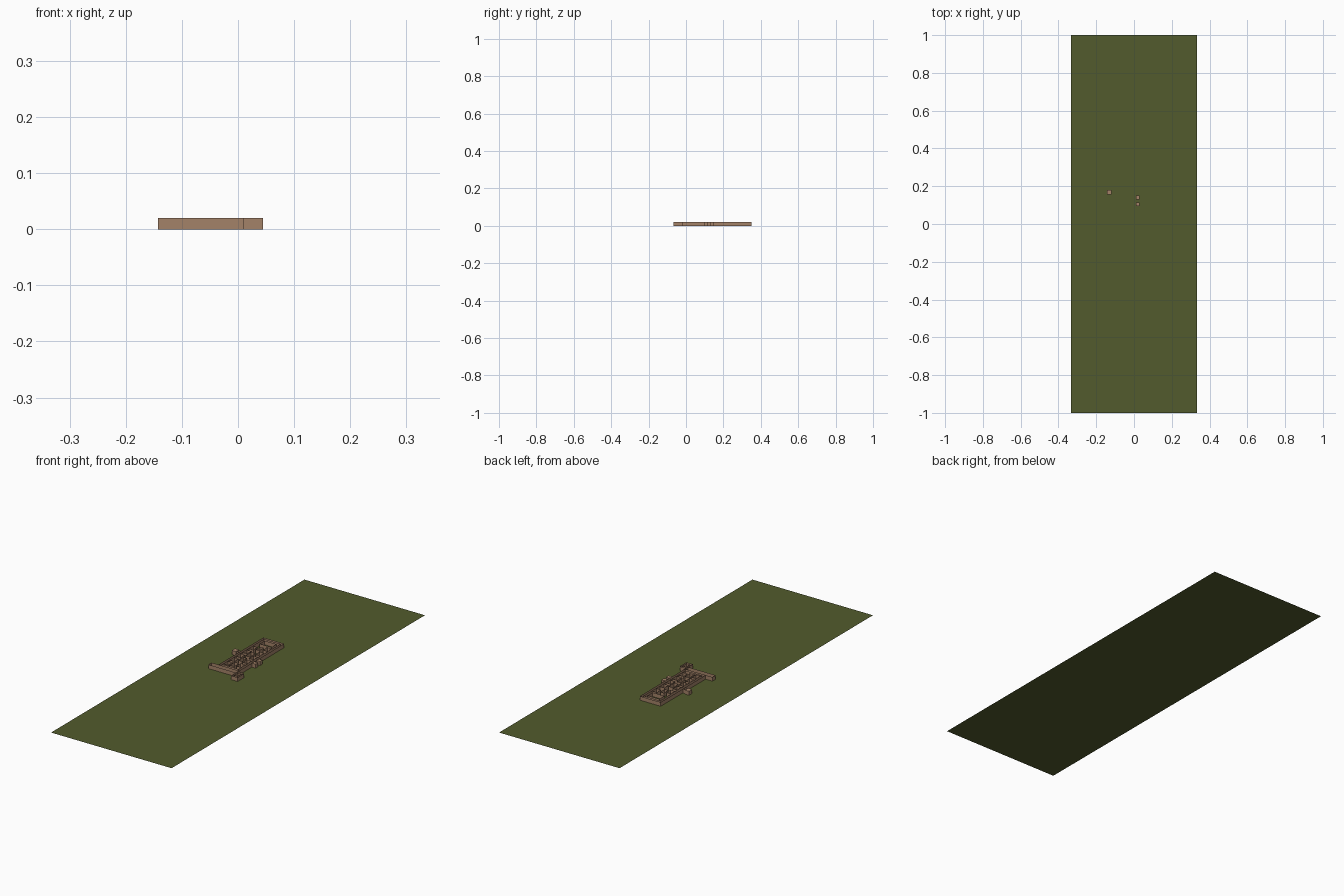
import bpy, bmesh

if "Cube" in bpy.data.objects:
    bpy.data.objects.remove(bpy.data.objects["Cube"])

H = 0.02  # wall height


def material(name, rgb):
    m = bpy.data.materials.new(name)
    m.diffuse_color = (*rgb, 1)
    m.use_nodes = True
    m.node_tree.nodes["Principled BSDF"].inputs["Base Color"].default_value = m.diffuse_color
    return m


GREEN = material("olive_grass", (0.085, 0.105, 0.026))
TAN = material("tan_brick", (0.37, 0.225, 0.14))


def finish(name, bm, mat):
    me = bpy.data.meshes.new(name)
    bm.to_mesh(me)
    bm.free()
    me.materials.append(mat)
    ob = bpy.data.objects.new(name, me)
    bpy.context.collection.objects.link(ob)
    return ob


def ring(bm, pts, roof=False):
    """Upright walls around a footprint, open on top unless roofed."""
    low = [bm.verts.new((x, y, 0)) for x, y in pts]
    top = [bm.verts.new((x, y, H)) for x, y in pts]
    n = len(pts)
    for i in range(n):
        j = (i + 1) % n
        bm.faces.new((low[i], low[j], top[j], top[i]))
    if roof:
        bm.faces.new(top)


def rect(x0, x1, y0, y1):
    return [(x0, y0), (x1, y0), (x1, y1), (x0, y1)]


def rooms(name, boxes, roof=False):
    bm = bmesh.new()
    for b in boxes:
        ring(bm, rect(*b), roof)
    return finish(name, bm, TAN)


# flat grass field
bm = bmesh.new()
bm.faces.new([bm.verts.new((x, y, 0)) for x, y in rect(-0.333, 0.333, -1, 1)])
finish("field", bm, GREEN)

# outer and inner faces of the long perimeter wall
rooms("perimeter_wall", [(-0.105, 0.01, -0.005, 0.35), (-0.093, -0.002, 0.008, 0.338)])

# front range with a projecting corner block
rooms("front_range", [(-0.143, 0.01, -0.03, -0.005)])
rooms("corner_block", [(0.01, 0.045, -0.068, -0.015), (0.018, 0.037, -0.058, -0.025)])

# rooms along both long sides of the court
rooms("west_rooms", [(-0.09, -0.066, y, y + 0.034) for y in (0.015, 0.065, 0.115, 0.165, 0.215)])
rooms("east_rooms", [(-0.03, -0.005, y, y + 0.034) for y in (0.03, 0.08, 0.13, 0.18, 0.24)])

# middle blocks and back hall
rooms("middle_rooms", [(-0.06, -0.036, 0.02, 0.06), (-0.058, -0.038, 0.085, 0.125),
                       (-0.06, -0.036, 0.145, 0.19)])
rooms("back_hall", [(-0.08, -0.015, 0.285, 0.325), (-0.06, -0.04, 0.225, 0.26)])

# small roofed towers outside the walls
rooms("side_towers", [(-0.143, -0.12, 0.155, 0.18), (0.01, 0.03, 0.095, 0.115),
                      (0.01, 0.03, 0.13, 0.15)], roof=True)
# link walls to the west tower
rooms("tower_link", [(-0.12, -0.105, 0.16, 0.175)])
